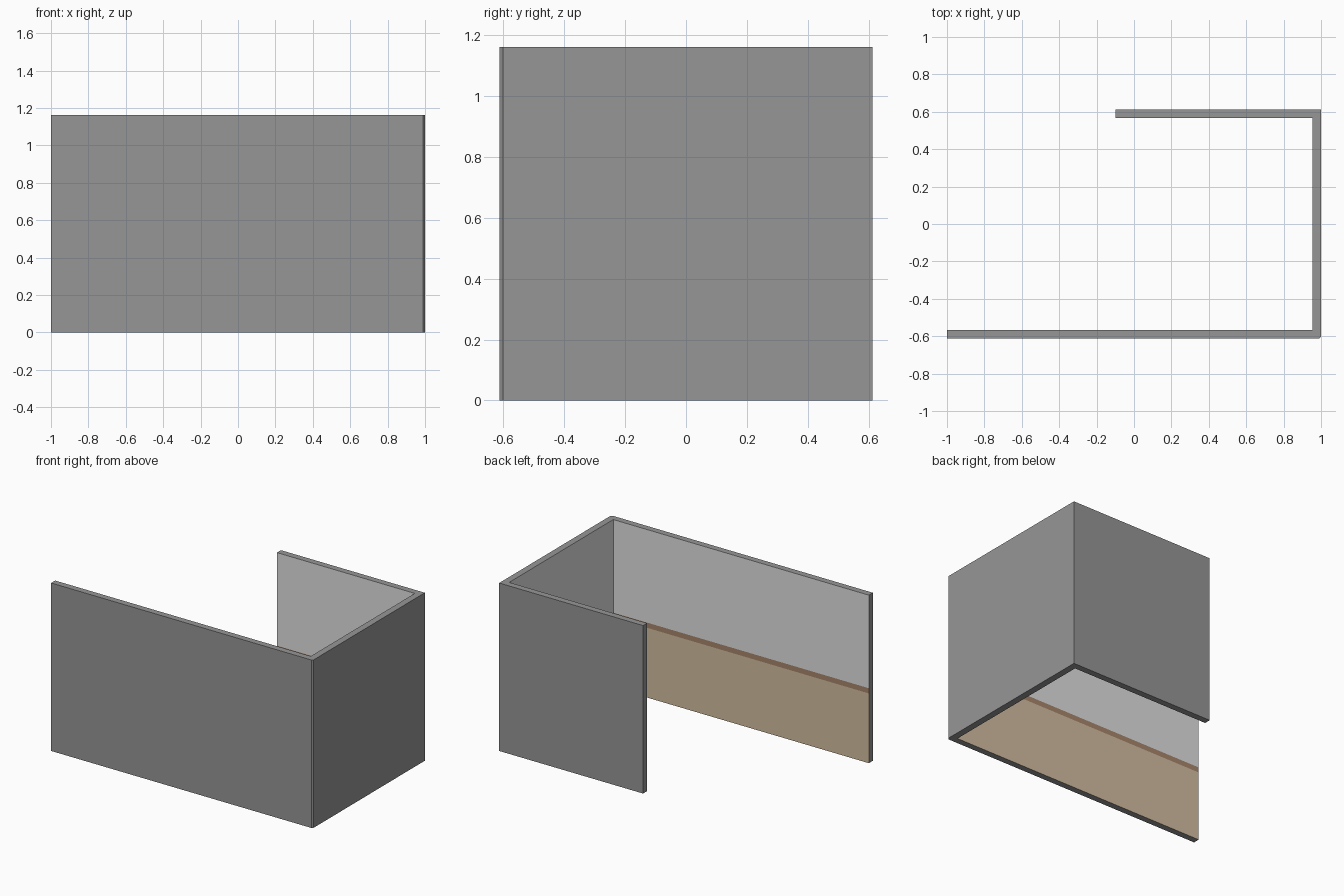
import bpy, bmesh

if "Cube" in bpy.data.objects:
    bpy.data.objects.remove(bpy.data.objects["Cube"])

H = 1.161                      # wall height
RAIL_LOW, RAIL_TOP = 0.482, 0.518


def material(name, rgb):
    m = bpy.data.materials.new(name)
    m.diffuse_color = (*rgb, 1)
    m.use_nodes = True
    m.node_tree.nodes["Principled BSDF"].inputs["Base Color"].default_value = m.diffuse_color
    return m


outer = material("outer grey", (0.305, 0.305, 0.305))
plaster = material("inner light grey", (0.745, 0.745, 0.745))
panel = material("tan panelling", (0.645, 0.515, 0.356))
rail = material("brown rail", (0.386, 0.238, 0.150))

# Floor plan of the walls, counter-clockwise, with a clipped front corner
plan = [(-1, -0.612), (0.99, -0.612), (1, -0.602), (1, 0.612),
        (-0.1, 0.612), (-0.1, 0.568), (0.954, 0.568), (0.954, -0.568),
        (-1, -0.568)]
INNER_EDGES = (5, 6, 7)        # plan edges that face the room

bm = bmesh.new()
base = bm.faces.new([bm.verts.new((x, y, 0)) for x, y in plan])
top = bmesh.ops.extrude_face_region(bm, geom=[base], use_keep_orig=True)
bmesh.ops.translate(bm, vec=(0, 0, H),
                    verts=[v for v in top["geom"] if isinstance(v, bmesh.types.BMVert)])

# Cut the rail lines into the inner wall faces only
bm.faces.ensure_lookup_table()


def is_inner(face):
    c = face.calc_center_median()
    for i in INNER_EDGES:
        (ax, ay), (bx, by) = plan[i], plan[i + 1]
        if abs(c.x - (ax + bx) / 2) < 1e-3 and abs(c.y - (ay + by) / 2) < 1e-3:
            return abs(face.normal.z) < 0.5
    return False


bm.normal_update()
for z in (RAIL_LOW, RAIL_TOP):
    faces = [f for f in bm.faces if is_inner(f)]
    geom = faces + list({e for f in faces for e in f.edges}) \
        + list({v for f in faces for v in f.verts})
    bmesh.ops.bisect_plane(bm, geom=geom, plane_co=(0, 0, z), plane_no=(0, 0, 1))
    bm.normal_update()

# Colour the room side by height
for f in bm.faces:
    if is_inner(f):
        z = f.calc_center_median().z
        f.material_index = 2 if z < RAIL_LOW else 3 if z < RAIL_TOP else 1

bmesh.ops.recalc_face_normals(bm, faces=bm.faces)
mesh = bpy.data.meshes.new("room_walls")
bm.to_mesh(mesh)
bm.free()
for m in (outer, plaster, panel, rail):
    mesh.materials.append(m)
bpy.context.collection.objects.link(bpy.data.objects.new("room_walls", mesh))
